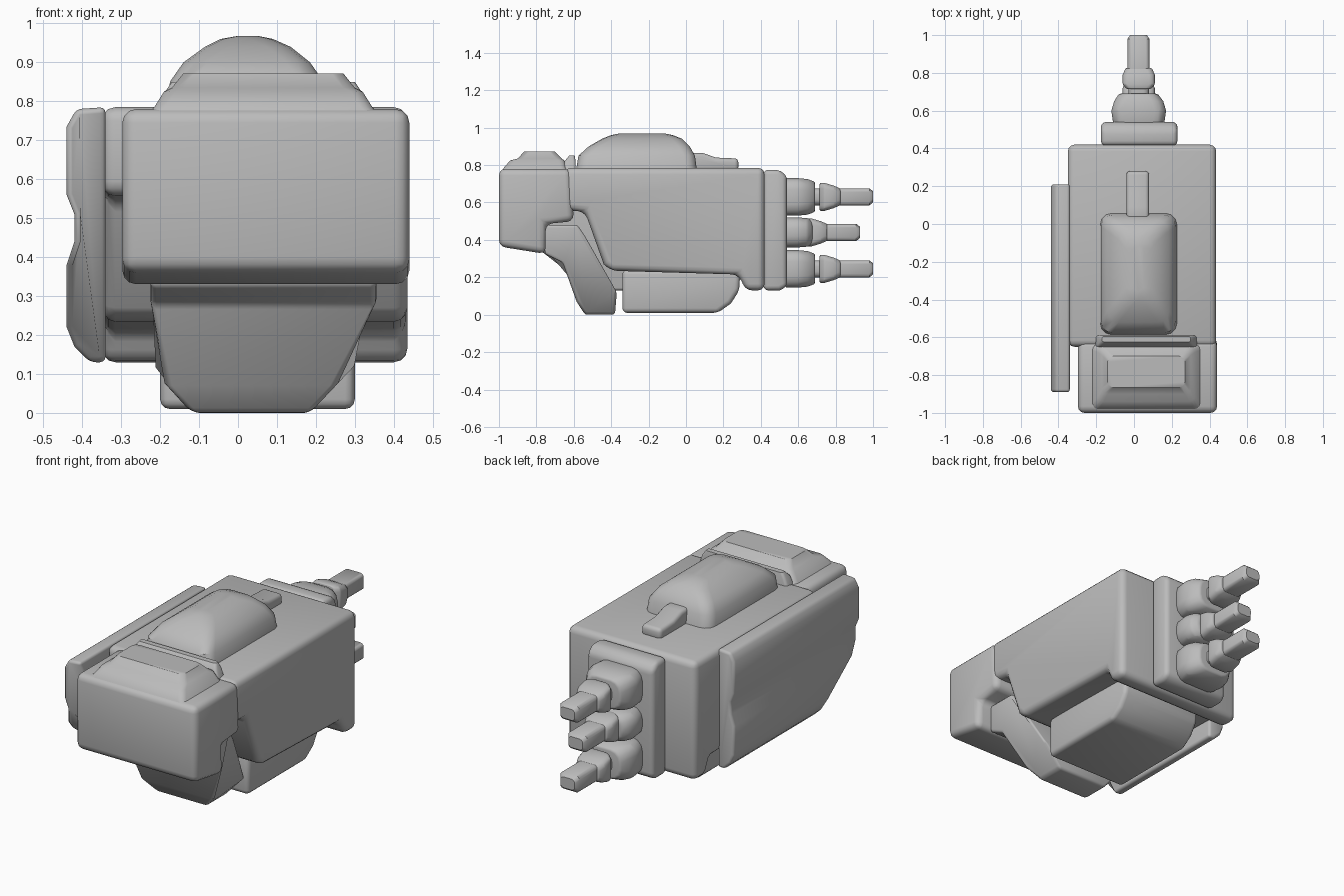
import bpy, bmesh, math

gray = bpy.data.materials.new("plain gray")
gray.diffuse_color = (0.5, 0.5, 0.5, 1)


def finish(name, bm, bevel):
    bmesh.ops.recalc_face_normals(bm, faces=bm.faces)
    me = bpy.data.meshes.new(name)
    bm.to_mesh(me)
    bm.free()
    ob = bpy.data.objects.new(name, me)
    bpy.context.collection.objects.link(ob)
    me.materials.append(gray)
    bpy.ops.object.select_all(action='DESELECT')
    bpy.context.view_layer.objects.active = ob
    ob.select_set(True)
    if bevel:
        m = ob.modifiers.new("bevel", 'BEVEL')
        m.width, m.segments = bevel, 3
        m.limit_method, m.angle_limit = 'ANGLE', math.radians(30)
        bpy.ops.object.modifier_apply(modifier=m.name)
    bpy.ops.object.shade_smooth_by_angle(angle=math.radians(40))
    return ob


def extrude(name, pts, lo, hi, place, bevel):
    """Extrude an outline from lo to hi; place maps (a, b, t) to xyz."""
    bm = bmesh.new()
    ends = [[bm.verts.new(place(a, b, t)) for a, b in pts] for t in (lo, hi)]
    n = len(pts)
    for ring in ends:
        bm.faces.new(ring)
    for i in range(n):
        j = (i + 1) % n
        bm.faces.new((ends[0][i], ends[0][j], ends[1][j], ends[1][i]))
    return finish(name, bm, bevel)


def side_prism(name, pts, x0, x1, bevel):
    return extrude(name, pts, x0, x1, lambda y, z, x: (x, y, z), bevel)


def loft(name, rings, place, r, bevel=0):
    """Rounded rectangles (t, a0, a1, b0, b1) joined along t."""
    bm = bmesh.new()
    loops = []
    for t, a0, a1, b0, b1 in rings:
        q = min(r, (a1 - a0) * 0.45, (b1 - b0) * 0.45)
        corners = ((a1 - q, b1 - q), (a0 + q, b1 - q), (a0 + q, b0 + q), (a1 - q, b0 + q))
        loop = []
        for k, (a, b) in enumerate(corners):
            for s in range(4):
                w = math.pi / 2 * (k + s / 3)
                loop.append(bm.verts.new(place(a + q * math.cos(w), b + q * math.sin(w), t)))
        loops.append(loop)
    for p, c in zip(loops, loops[1:]):
        for i in range(16):
            j = (i + 1) % 16
            bm.faces.new((p[i], p[j], c[j], c[i]))
    bm.faces.new(loops[0])
    bm.faces.new(loops[-1])
    return finish(name, bm, bevel)


def along_z(x, y, z):
    return (x, y, z)


def along_y(x, z, y):
    return (x, y, z)


# Main body with slanted front edge and a drop lip at the back
side_prism("main_body", [(-0.65, 0.785), (0.42, 0.785), (0.42, 0.13), (0.32, 0.13),
                         (0.28, 0.215), (-0.40, 0.235), (-0.44, 0.27), (-0.54, 0.55),
                         (-0.65, 0.56)], -0.35, 0.435, 0.035)

# Front block, stepped underneath
side_prism("front_block", [(-1.0, 0.78), (-0.615, 0.78), (-0.60, 0.50), (-0.75, 0.485),
                           (-0.75, 0.325), (-1.0, 0.365)], -0.297, 0.44, 0.035)
loft("front_cap", [(0.76, -0.24, 0.37, -0.985, -0.63), (0.785, -0.215, 0.345, -0.975, -0.64),
                   (0.825, -0.19, 0.32, -0.94, -0.65), (0.835, -0.17, 0.30, -0.90, -0.665),
                   (0.872, -0.14, 0.27, -0.865, -0.70)], along_z, 0.03)
loft("cap_ridge", [(0.76, -0.21, 0.34, -0.66, -0.59), (0.82, -0.19, 0.32, -0.65, -0.59),
                   (0.85, -0.17, 0.30, -0.625, -0.595)], along_z, 0.015)

# Slanted lower jaw, corners drawn in toward the bottom
jaw = side_prism("lower_jaw", [(-0.755, 0.48), (-0.58, 0.48), (-0.54, 0.42), (-0.37, 0.12),
                               (-0.38, 0.0), (-0.54, 0.0), (-0.585, 0.07), (-0.66, 0.28),
                               (-0.755, 0.325)], -0.225, 0.355, 0.015)
for v in jaw.data.vertices:
    if v.co.z < 0.18:
        f = (0.18 - v.co.z) / 0.18
        v.co.x -= (0.17 * f if v.co.x > 0 else -0.11 * f ** 2)

# Underside box
side_prism("underside_box", [(-0.34, 0.24), (0.29, 0.24), (0.285, 0.13), (0.24, 0.06),
                             (0.17, 0.01), (-0.34, 0.01)], -0.20, 0.30, 0.025)

# Top dome and tab
loft("top_dome", [(0.76, -0.18, 0.23, -0.59, 0.06), (0.85, -0.175, 0.22, -0.575, 0.048),
                  (0.90, -0.14, 0.185, -0.52, 0.02), (0.94, -0.085, 0.135, -0.45, -0.02),
                  (0.96, -0.045, 0.09, -0.40, -0.07), (0.968, 0.0, 0.05, -0.36, -0.11)],
     along_z, 0.06)
side_prism("top_tab", [(0.0, 0.77), (0.28, 0.77), (0.28, 0.835), (0.16, 0.84),
                       (0.09, 0.865), (0.0, 0.865)], -0.04, 0.08, 0.02)

# Left side panel: grooved section, lower front pulled back
panel = extrude("side_panel", [(-0.44, 0.735), (-0.415, 0.78), (-0.34, 0.785), (-0.34, 0.13),
                               (-0.38, 0.13), (-0.42, 0.17), (-0.44, 0.22), (-0.44, 0.38),
                               (-0.42, 0.44), (-0.42, 0.51), (-0.44, 0.56)],
                -0.89, 0.21, along_y, 0.015)
for v in panel.data.vertices:
    if v.co.y < -0.5 and v.co.z < 0.40:
        v.co.y += min(0.22, (0.40 - v.co.z) * 3) + max(0, 0.3 - v.co.z) * 0.6

# Back plate
side_prism("back_plate", [(0.415, 0.775), (0.50, 0.775), (0.54, 0.74), (0.54, 0.15),
                          (0.50, 0.13), (0.415, 0.13)], -0.175, 0.23, 0.025)

# Three stepped prongs: height, base half height, y offset of the outer joints
for label, z, h, dy in (("top", 0.63, 0.10, 0), ("middle", 0.44, 0.08, -0.07),
                        ("bottom", 0.245, 0.10, 0)):
    loft(label + "_prong_base", [(0.53, -0.11, 0.16, z - h, z + h),
                                 (0.60, -0.12, 0.17, z - h, z + h),
                                 (0.65, -0.105, 0.155, z - h * 0.95, z + h * 0.95),
                                 (0.69 + dy * 0.2, -0.08, 0.125, z - h * 0.8, z + h * 0.8)],
         along_y, 0.06, 0.01)
    loft(label + "_prong_stem", [(0.60, -0.03, 0.08, z - 0.045, z + 0.045),
                                 (0.78 + dy, -0.03, 0.08, z - 0.045, z + 0.045)], along_y, 0.03)
    loft(label + "_prong_joint", [(0.715 + dy, -0.04, 0.09, z - 0.075, z + 0.075),
                                  (0.74 + dy, -0.06, 0.11, z - 0.075, z + 0.075),
                                  (0.79 + dy, -0.06, 0.11, z - 0.06, z + 0.06),
                                  (0.825 + dy, -0.045, 0.095, z - 0.045, z + 0.045)],
         along_y, 0.03, 0.006)
    loft(label + "_prong_tip", [(0.80 + dy, -0.035, 0.082, z - 0.046, z + 0.046),
                                (0.98 + dy, -0.035, 0.082, z - 0.046, z + 0.046),
                                (1.0 + dy, -0.02, 0.068, z - 0.03, z + 0.03)], along_y, 0.02)
